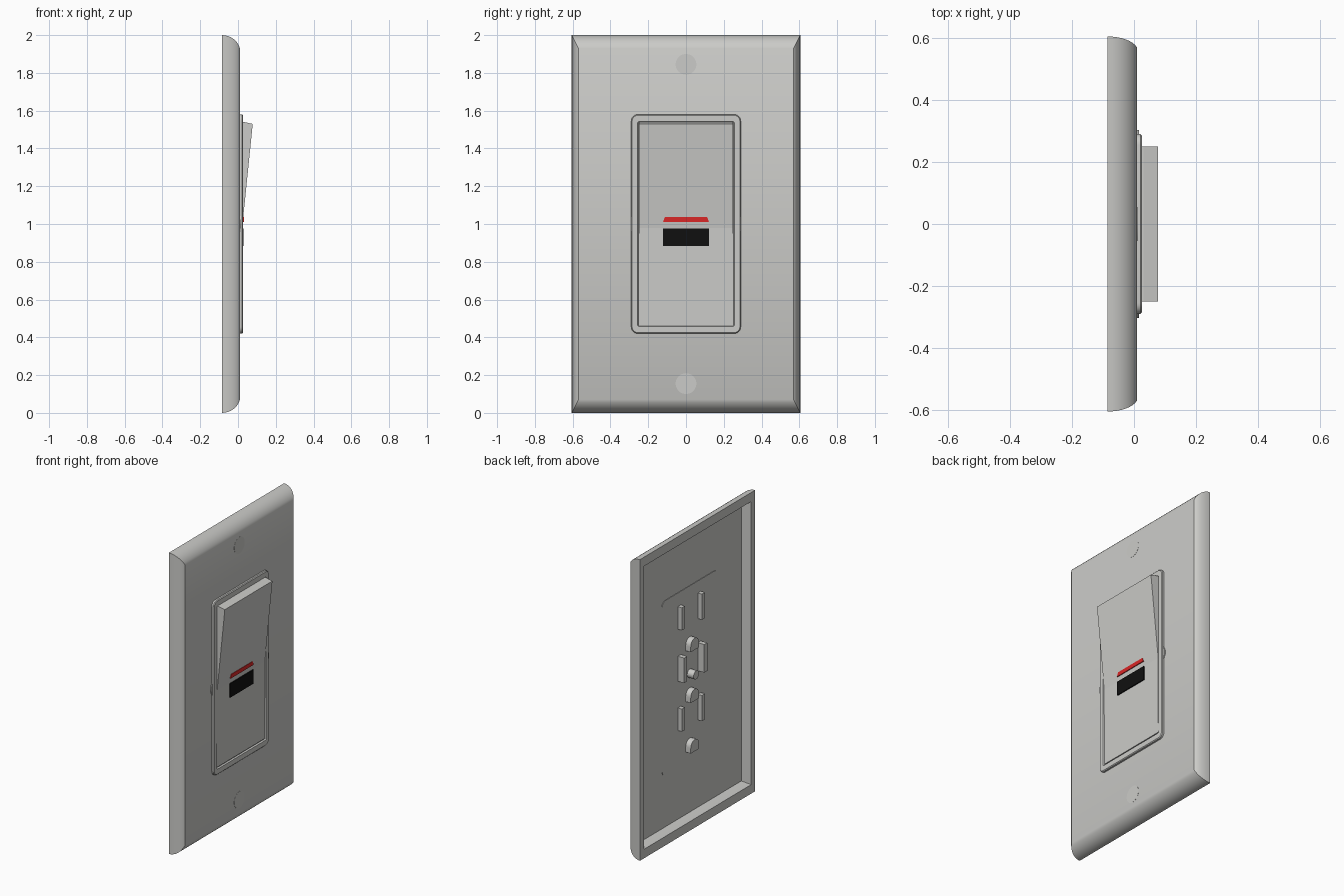
import bpy, bmesh
from math import sin, cos, pi

if "Cube" in bpy.data.objects:
    bpy.data.objects.remove(bpy.data.objects["Cube"])


def material(name, color):
    m = bpy.data.materials.new(name)
    m.use_nodes = True
    m.diffuse_color = color
    m.node_tree.nodes["Principled BSDF"].inputs["Base Color"].default_value = color
    return m


GREY = material("warm light grey", (0.6, 0.6, 0.58, 1))
RED = material("red", (0.7, 0.02, 0.02, 1))
BLACK = material("black", (0.005, 0.005, 0.005, 1))


def loft(name, rings, mat=GREY, cap_first=True, smooth=True):
    """Skin a stack of outlines, each a list of 3D points, and cap the ends."""
    bm = bmesh.new()
    loops = [[bm.verts.new(p) for p in ring] for ring in rings]
    n = len(loops[0])
    for a, b in zip(loops, loops[1:]):
        for i in range(n):
            j = (i + 1) % n
            bm.faces.new((a[i], a[j], b[j], b[i]))
    if cap_first:
        bm.faces.new(loops[0][::-1])
    bm.faces.new(loops[-1])
    bmesh.ops.recalc_face_normals(bm, faces=bm.faces)
    mesh = bpy.data.meshes.new(name)
    bm.to_mesh(mesh)
    bm.free()
    mesh.materials.append(mat)
    ob = bpy.data.objects.new(name, mesh)
    bpy.context.collection.objects.link(ob)
    if smooth:
        bpy.ops.object.select_all(action="DESELECT")
        ob.select_set(True)
        bpy.context.view_layer.objects.active = ob
        bpy.ops.object.shade_smooth_by_angle(angle=pi / 6)
    return ob


def rounded(x, hy, hz, r, steps=6):
    """Rounded rectangle facing x, centred at mid height."""
    pts = []
    for k, (sy, sz) in enumerate(((1, 1), (-1, 1), (-1, -1), (1, -1))):
        for i in range(steps + 1):
            a = (k + i / steps) * pi / 2
            pts.append((x, sy * (hy - r) + r * cos(a), 1 + sz * (hz - r) + r * sin(a)))
    return pts


def rectangle(x, hy, hz):
    return [(x, y, 1 + z) for y, z in ((hy, hz), (-hy, hz), (-hy, -hz), (hy, -hz))]


def prism(name, outline, x0, x1, mat=GREY):
    """Extrude a (y, z) outline along x."""
    return loft(name, [[(x, y, z) for y, z in outline] for x in (x0, x1)], mat)


def arc(y, z, r, a0, a1, n):
    return [(y + r * cos(a0 + (a1 - a0) * i / n), z + r * sin(a0 + (a1 - a0) * i / n))
            for i in range(n + 1)]


def box(y, z, hy, hz):
    return [(y + hy, z + hz), (y - hy, z + hz), (y - hy, z - hz), (y + hy, z - hz)]


# Wall plate: curved mitred border and a hollow back
FLOOR, BACK, FRONT = -0.025, -0.085, 0.01
plate = [rectangle(FLOOR, 0.545, 0.925), rectangle(BACK + 0.01, 0.555, 0.935),
         rectangle(BACK, 0.56, 0.94)]
for i in range(9):
    a = i / 8 * pi * 0.42
    inset = (1 - cos(a)) / (1 - cos(pi * 0.42))
    depth = sin(a) / sin(pi * 0.42)
    plate.append(rectangle(BACK + (FRONT - BACK) * depth,
                           0.605 - 0.036 * inset, 1 - 0.07 * inset))
loft("wall_plate", plate)

# Screw covers, almost flush
for name, z in (("upper", 1.845), ("lower", 0.155)):
    prism(name + "_screw_cover", arc(0, z, 0.055, 0, 2 * pi * 31 / 32, 31),
          FRONT - 0.005, FRONT + 0.001)

# Frame around the rocker with a sunken floor
loft("switch_frame", [rounded(0, 0.29, 0.58, 0.035), rounded(0.021, 0.29, 0.58, 0.035),
                      rounded(0.026, 0.285, 0.575, 0.03), rounded(0.026, 0.256, 0.542, 0.006),
                      rounded(0.014, 0.252, 0.54, 0.004)])

# Pointed side tabs
for name, s in (("left", 1), ("right", -1)):
    prism(name + "_side_tab", [(s * 0.28, 1.065), (s * 0.304, 1.01),
                               (s * 0.304, 0.99), (s * 0.28, 0.935)], 0, 0.016)

# Rocker, tipped out at the top
side = [(0.005, 0.468), (0.021, 0.468), (0.022, 0.98), (0.078, 1.53),
        (0.03, 1.54), (0.005, 1.54)]
loft("rocker", [[(x, y, z) for x, z in side] for y in (-0.25, 0.25)], smooth=False)

# Indicator bar and button
prism("indicator_bar", [(0.122, 1.01), (0.112, 1.036), (-0.112, 1.036), (-0.122, 1.01)],
      0.022, 0.0305, RED)
prism("black_button", box(0, 0.93, 0.122, 0.046), 0.02, 0.029, BLACK)

# Rear panel and the contact blocks on it
loft("rear_panel", [rounded(FLOOR + 0.005, 0.29, 0.58, 0.035),
                    rounded(FLOOR - 0.003, 0.29, 0.58, 0.035)])
for i, (z, hz, depth) in enumerate(((1.415, 0.075, 0.033), (1.077, 0.083, 0.05),
                                    (0.742, 0.075, 0.033))):
    for name, y, extra in (("left", 0.11, 0), ("right", -0.1, 0.01)):
        prism(f"{name}_blade_{i + 1}", box(y, z, 0.016, hz + extra), FLOOR, FLOOR - depth)
    prism(f"ground_pin_{i + 1}",
          arc(0, z - 0.215, 0.043, 0, pi, 12) + [(-0.043, z - 0.25), (0.043, z - 0.25)],
          FLOOR, FLOOR - 0.04)
prism("centre_post", arc(0, 1, 0.028, 0, 2 * pi * 15 / 16, 15), FLOOR, FLOOR - 0.05)
